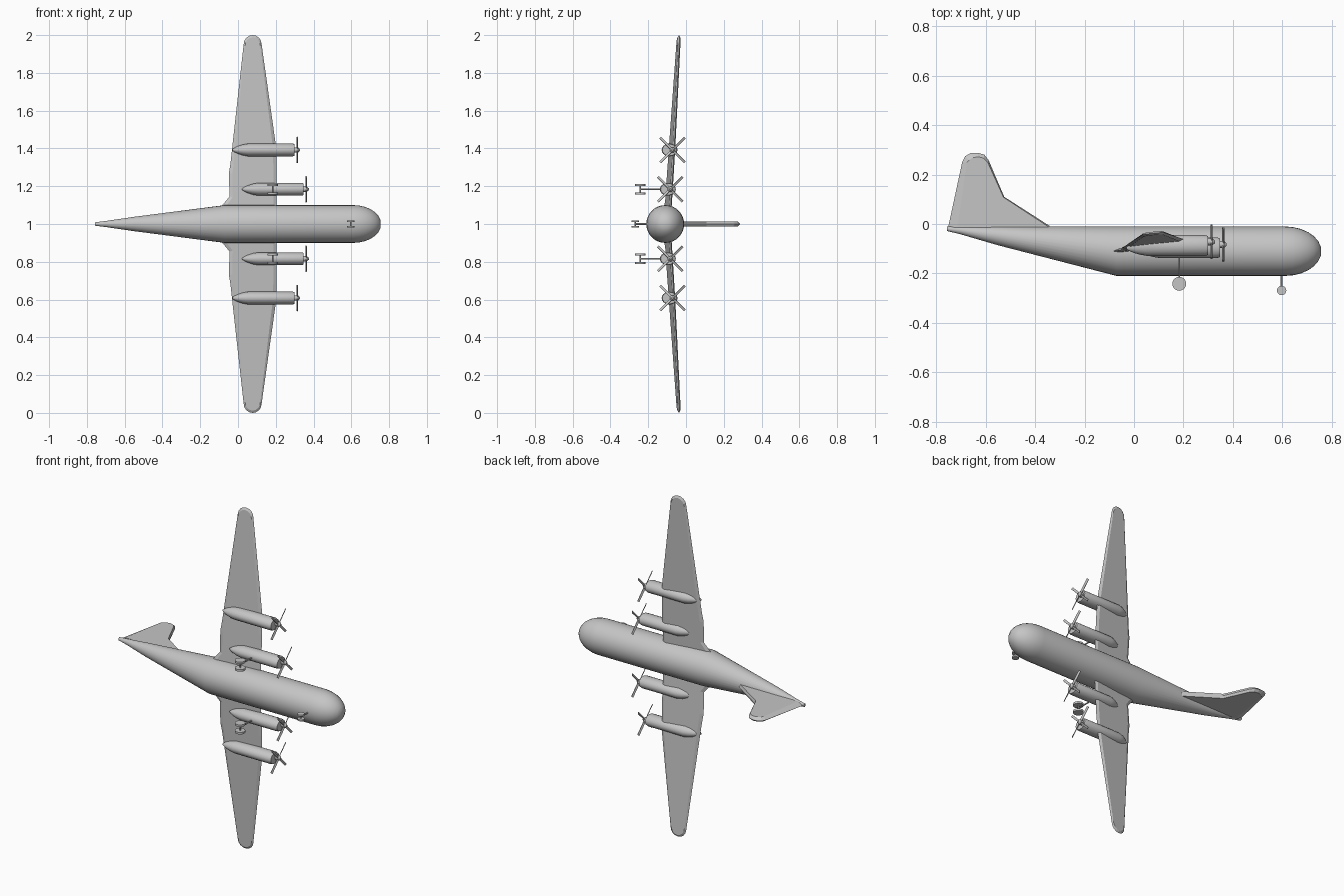
import bpy, bmesh, math
from mathutils import Matrix, Vector

if "Cube" in bpy.data.objects:
    bpy.data.objects.remove(bpy.data.objects["Cube"], do_unlink=True)

# Single paint colour
GREY = (0.56, 0.56, 0.56, 1.0)
paint = bpy.data.materials.new("light_grey")
paint.use_nodes = True
paint.diffuse_color = GREY
paint.node_tree.nodes["Principled BSDF"].inputs["Base Color"].default_value = GREY


def finish(name, bm, smooth=True):
    """Turn a bmesh into a painted object."""
    bmesh.ops.recalc_face_normals(bm, faces=bm.faces)
    mesh = bpy.data.meshes.new(name)
    bm.to_mesh(mesh)
    bm.free()
    mesh.materials.append(paint)
    obj = bpy.data.objects.new(name, mesh)
    bpy.context.collection.objects.link(obj)
    if smooth:
        bpy.ops.object.select_all(action='DESELECT')
        obj.select_set(True)
        bpy.context.view_layer.objects.active = obj
        bpy.ops.object.shade_smooth_by_angle(angle=math.radians(35))
    return obj


def loft(name, sections, z, segments=24):
    """Skin elliptical rings along x; a section is (x, y centre, y radius, z radius)."""
    bm = bmesh.new()
    rings = []
    for x, yc, ry, rz in sections:
        angles = [2 * math.pi * i / segments for i in range(segments)]
        rings.append([bm.verts.new((x, yc + ry * math.cos(a), z + rz * math.sin(a)))
                      for a in angles])
    for a, b in zip(rings, rings[1:]):
        for i in range(segments):
            j = (i + 1) % segments
            bm.faces.new((a[i], a[j], b[j], b[i]))
    bm.faces.new(rings[0])
    bm.faces.new(rings[-1])
    return finish(name, bm)


def plate(name, outer, inner, half, place):
    """Thin surface: outer outline on the mid plane, raised inner outline on both sides."""
    bm = bmesh.new()
    rim = [bm.verts.new(place(u, v, 0)) for u, v in outer]
    n = len(rim)
    for h in (half, -half):
        cap = [bm.verts.new(place(u, v, h)) for u, v in inner]
        bm.faces.new(cap)
        for i in range(n):
            j = (i + 1) % n
            bm.faces.new((rim[i], rim[j], cap[j], cap[i]))
    return finish(name, bm, smooth=False)


def add_rod(bm, a, b, radius, segments=12):
    """Add a cylinder from a to b."""
    a, b = Vector(a), Vector(b)
    turn = (b - a).to_track_quat('Z', 'Y').to_matrix().to_4x4()
    bmesh.ops.create_cone(bm, cap_ends=True, segments=segments, radius1=radius,
                          radius2=radius, depth=(b - a).length,
                          matrix=Matrix.Translation((a + b) / 2) @ turn)


# Fuselage: straight top line, tapering tail, rounded nose
tail = [(x, -0.01 - r, r, r) for x, r in
        ((-0.757, 0.009), (-0.70, 0.016), (-0.55, 0.038), (-0.07, 0.1))]
nose = []
for i in range(7):
    a = math.radians(i * 13.2)
    nose.append((0.61 + 0.148 * math.sin(a), -0.11, 0.1 * math.cos(a), 0.1 * math.cos(a)))
loft("fuselage", tail + nose, 1.0, 32)

# Fin with bevelled trailing edge and tip, plus dorsal fillet
fin_outer = [(-0.752, -0.015), (-0.695, 0.25), (-0.683, 0.274), (-0.66, 0.288),
             (-0.63, 0.288), (-0.605, 0.28), (-0.588, 0.258), (-0.525, 0.11), (-0.33, -0.015)]
fin_inner = [(-0.715, -0.015), (-0.676, 0.248), (-0.668, 0.258), (-0.652, 0.268),
             (-0.63, 0.272), (-0.608, 0.266), (-0.592, 0.25), (-0.528, 0.108), (-0.34, -0.015)]
plate("tail_fin", fin_outer, fin_inner, 0.014, lambda u, v, h: (u, v, 1.0 + h))

# Wing outline: chordwise x, distance out from the centre line
wing_outer = [(-0.087, 0.0), (-0.087, 0.095), (-0.045, 0.145), (-0.048, 0.27), (-0.04, 0.32)]
for i in range(9):
    a = math.pi * (1 - i / 8)
    wing_outer.append((0.0775 + 0.0475 * math.cos(a), 0.952 + 0.048 * math.sin(a)))
wing_outer += [(0.2, 0.42), (0.205, 0.3), (0.205, 0.0)]
wing_inner = [(0.08 + (x - 0.08) * 0.86, d * 0.988) for x, d in wing_outer]


def propeller(name, x, y, z):
    """Hub and four twisted blades set in an X."""
    bm = bmesh.new()
    add_rod(bm, (x - 0.02, y, z), (x + 0.004, y, z), 0.014)
    bmesh.ops.create_cone(bm, cap_ends=True, segments=12, radius1=0.014, radius2=0.005,
                          depth=0.01, matrix=Matrix.Translation((x + 0.009, y, z))
                          @ Matrix.Rotation(math.pi / 2, 4, 'Y'))
    for k in range(4):
        m = (Matrix.Translation((x, y, z)) @ Matrix.Rotation(math.radians(45 + 90 * k), 4, 'X')
             @ Matrix.Translation((0, 0, 0.049)) @ Matrix.Rotation(math.radians(25), 4, 'Z')
             @ Matrix.Diagonal((0.003, 0.013, 0.088, 1)))
        bmesh.ops.create_cube(bm, size=1, matrix=m)
    finish(name, bm)


def landing_gear(name, x, y, z, top, radius, gap, width):
    """Strut, axle and a pair of wheels."""
    bm = bmesh.new()
    add_rod(bm, (x, top, z), (x, y, z), 0.004, 8)
    add_rod(bm, (x, y, z - gap), (x, y, z + gap), 0.004, 8)
    for s in (-1, 1):
        add_rod(bm, (x, y, z + s * gap - width / 2), (x, y, z + s * gap + width / 2), radius, 20)
    finish(name, bm)


# Engine layout: name, distance out, tail x, front x, body centre y, hub y
ENGINES = (("inner", 0.184, 0.022, 0.347, -0.096, -0.083),
           ("outer", 0.392, -0.03, 0.300, -0.087, -0.072))

for s, side in ((1, "upper"), (-1, "lower")):
    plate(side + "_wing", wing_outer, wing_inner, 0.007,
          lambda u, d, h: (u, -0.093 + 0.062 * (d - 0.1) + 0.1 * (u - 0.08) + h, 1 + s * d))
    for label, d, x0, x1, yc, yh in ENGINES:
        z = 1 + s * d
        body = [(x0 + dx, yc + 0.012 * (f - 1), 0.042 * f, 0.034 * f) for dx, f in
                ((0, 0.1), (0.012, 0.35), (0.03, 0.6), (0.055, 0.84), (0.085, 1.0))]
        body += [(x1 - 0.012, yc, 0.042, 0.034), (x1, yc, 0.038, 0.031)]
        loft(f"{side}_{label}_engine", body, z, 20)
        propeller(f"{side}_{label}_propeller", x1 + 0.014, yh, z)
    landing_gear(side + "_main_gear", 0.183, -0.242, 1 + s * 0.184, -0.12, 0.028, 0.022, 0.012)

landing_gear("nose_gear", 0.597, -0.269, 1.0, -0.19, 0.019, 0.014, 0.009)
